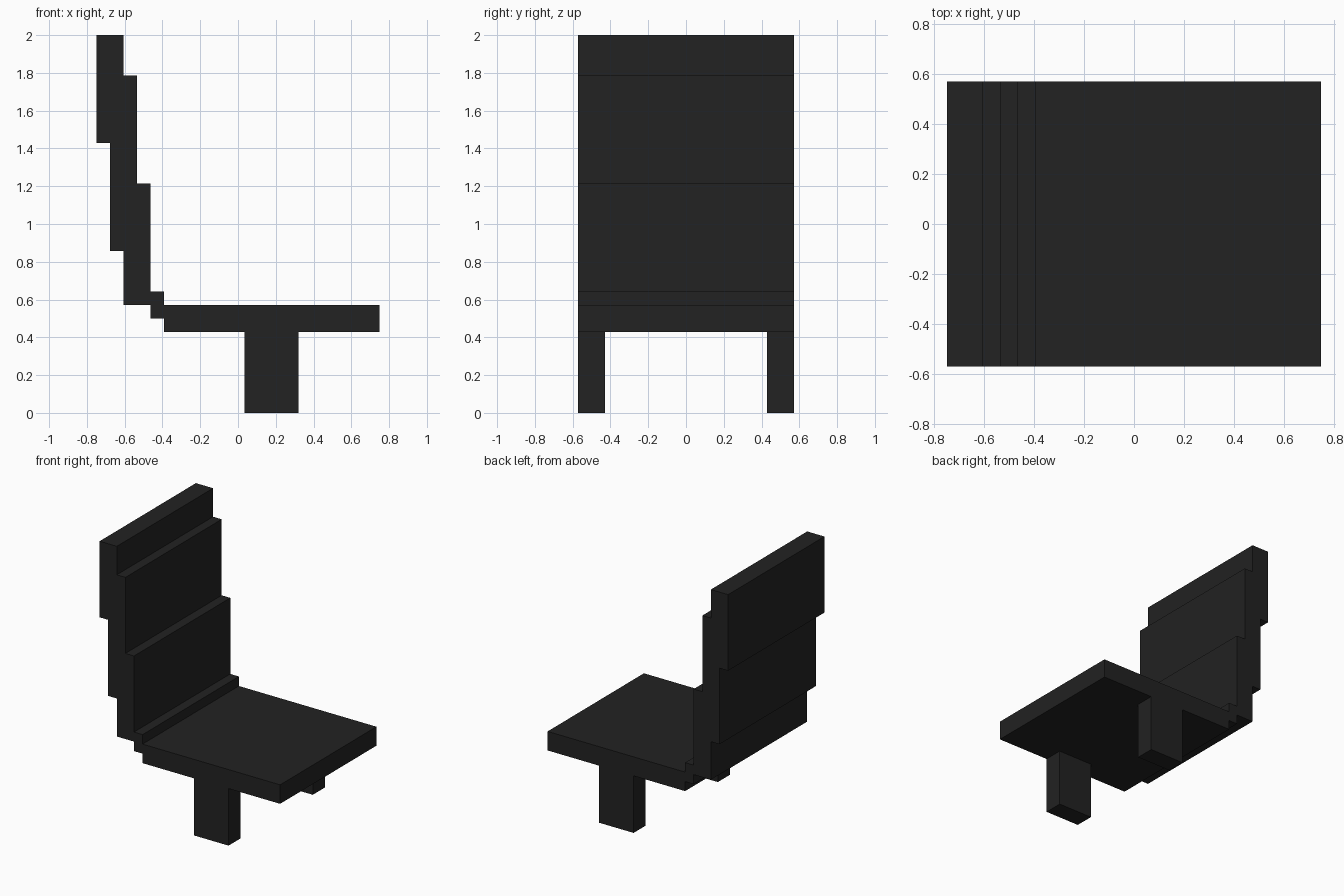
import bpy
import bmesh
from mathutils import Vector

default = bpy.data.objects.get("Cube")
if default:
    bpy.data.objects.remove(default, do_unlink=True)

U = 1 / 14            # block size the whole chair is built on
X_OFFSET = -10.5      # centres the chair along x
HALF_WIDTH = 8

# Colour
charcoal = bpy.data.materials.new("charcoal")
charcoal.use_nodes = True
COLOUR = (0.016, 0.016, 0.016, 1)
charcoal.diffuse_color = COLOUR
charcoal.node_tree.nodes["Principled BSDF"].inputs["Base Color"].default_value = COLOUR


def extrude_profile(name, profile, y0, y1):
    """Extrude an x/z outline, given in blocks, from y0 to y1."""
    bm = bmesh.new()
    verts = [bm.verts.new(((x + X_OFFSET) * U, y0 * U, z * U)) for x, z in profile]
    face = bm.faces.new(verts)
    grown = bmesh.ops.extrude_face_region(bm, geom=[face])["geom"]
    moved = [v for v in grown if isinstance(v, bmesh.types.BMVert)]
    bmesh.ops.translate(bm, vec=Vector((0, (y1 - y0) * U, 0)), verts=moved)
    bmesh.ops.recalc_face_normals(bm, faces=bm.faces)
    mesh = bpy.data.meshes.new(name)
    bm.to_mesh(mesh)
    bm.free()
    mesh.materials.append(charcoal)
    obj = bpy.data.objects.new(name, mesh)
    bpy.context.collection.objects.link(obj)
    return obj


def rectangle(x0, x1, z0, z1):
    return [(x0, z0), (x1, z0), (x1, z1), (x0, z1)]


# Stepped, reclining backrest with the small joining strip at its foot
back_steps = [
    (0, 28), (0, 20), (1, 20), (1, 12), (2, 12), (2, 8), (4, 8), (4, 7),
    (5, 7), (5, 9), (4, 9), (4, 17), (3, 17), (3, 25), (2, 25), (2, 28),
]
extrude_profile("backrest", back_steps, -HALF_WIDTH, HALF_WIDTH)

# Seat slab
extrude_profile("seat", rectangle(5, 21, 6, 8), -HALF_WIDTH, HALF_WIDTH)

# One leg under each side edge
for name, y0 in (("right_leg", -HALF_WIDTH), ("left_leg", HALF_WIDTH - 2)):
    extrude_profile(name, rectangle(11, 15, 0, 6), y0, y0 + 2)
